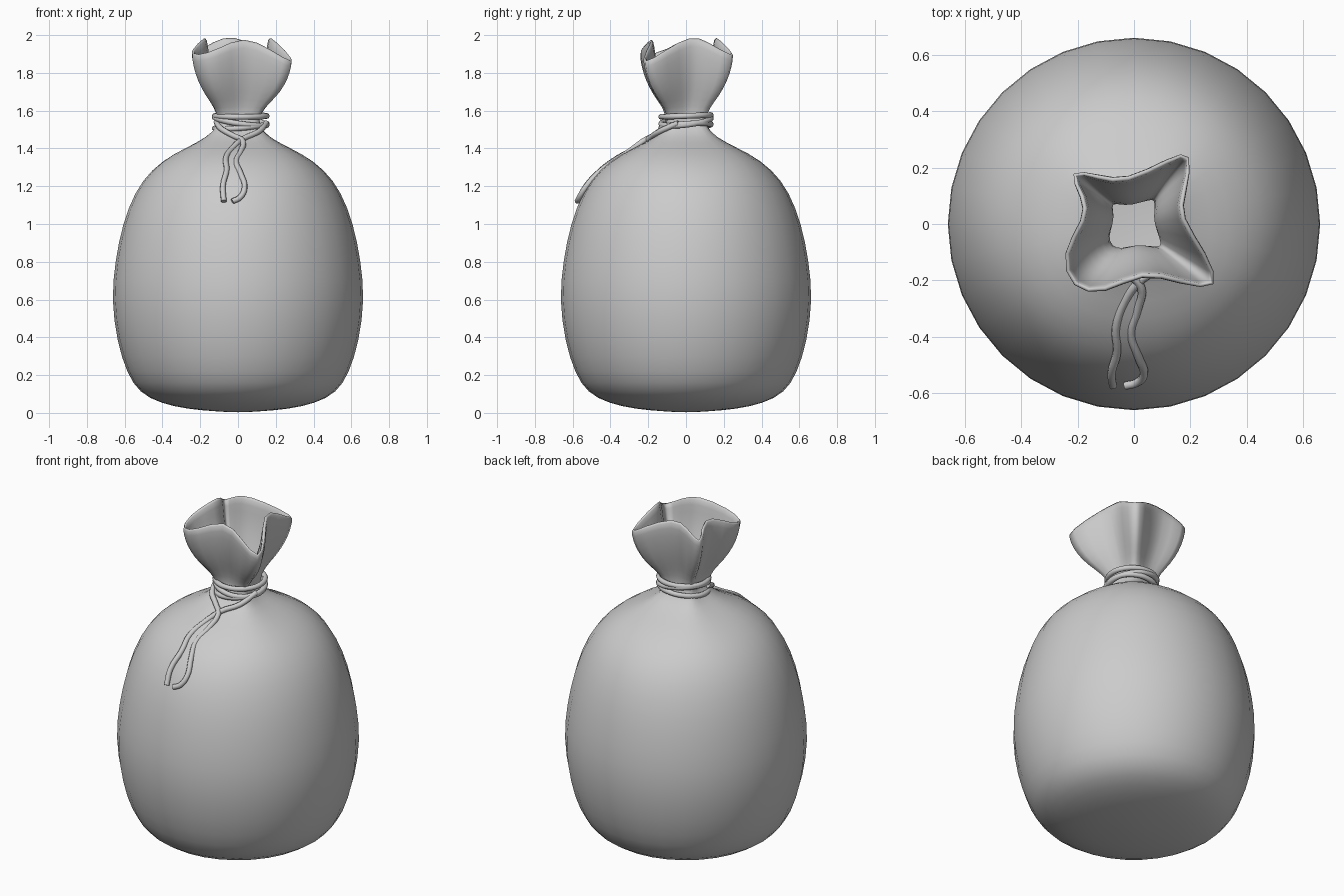
import bpy, bmesh, math
from mathutils import Vector

if "Cube" in bpy.data.objects:
    bpy.data.objects.remove(bpy.data.objects["Cube"])

# Gathered mouth outline (x, y), 16 points counter-clockwise
MOUTH = [(.165, .03), (.185, .10), (.215, .27), (.12, .235), (-.03, .155), (-.12, .175),
         (-.245, .20), (-.185, .09), (-.175, .02), (-.265, -.10), (-.225, -.235),
         (-.10, -.255), (.03, -.17), (.16, -.215), (.315, -.24), (.26, -.10)]
# Profile: height, radius, how strongly the ring follows the mouth outline
RINGS = [(.008, .12, 0), (.02, .27, 0), (.05, .41, 0), (.105, .525, 0), (.21, .592, 0),
         (.38, .645, 0), (.60, .674, 0), (.80, .655, 0), (1.0, .615, 0), (1.17, .55, 0),
         (1.29, .465, .04), (1.375, .35, .12), (1.43, .23, .25), (1.49, .135, .4),
         (1.55, .112, .5), (1.62, .135, .8), (1.71, .19, 1), (1.81, .232, 1),
         (1.91, .258, 1), (2.005, .268, 1)]


def make_sack():
    bm = bmesh.new()
    rows = []
    for z, r, w in RINGS:
        row = []
        for k, (mx, my) in enumerate(MOUTH):
            a = math.tau * k / 16
            round_pt = Vector((math.cos(a), math.sin(a))) * r * (1.02 if z < 1.5 else 1)
            p = round_pt.lerp(Vector((mx, my)) * r / .262, w)
            # outer corners of the mouth droop
            drop = max(0, math.hypot(mx, my) - .17) * .75 * max(0, (z - 1.6) / .4)
            row.append(bm.verts.new((p.x, p.y, z - drop)))
        rows.append(row)
    for lo, hi in zip(rows, rows[1:]):
        for k in range(16):
            j = (k + 1) % 16
            bm.faces.new((lo[k], lo[j], hi[j], hi[k]))
    # closed bottom
    c = bm.verts.new((0, 0, .002))
    for k in range(16):
        bm.faces.new((c, rows[0][(k + 1) % 16], rows[0][k]))
    me = bpy.data.meshes.new("sack")
    bm.to_mesh(me)
    bm.free()
    me.shade_smooth()
    ob = bpy.data.objects.new("sack", me)
    bpy.context.collection.objects.link(ob)
    s = ob.modifiers.new("cloth thickness", 'SOLIDIFY')
    s.thickness, s.offset = .026, -1
    ob.modifiers.new("smooth", 'SUBSURF').levels = 1
    ob.modifiers["smooth"].render_levels = 1


def cord(name, pts, closed=False):
    cu = bpy.data.curves.new(name, 'CURVE')
    cu.dimensions = '3D'
    cu.bevel_depth, cu.bevel_resolution, cu.use_fill_caps = .015, 2, True
    cu.resolution_u = 4
    sp = cu.splines.new('BEZIER')
    sp.bezier_points.add(len(pts) - 1)
    for b, p in zip(sp.bezier_points, pts):
        b.co = p
        b.handle_left_type = b.handle_right_type = 'AUTO'
    sp.use_cyclic_u = closed
    ob = bpy.data.objects.new(name, cu)
    bpy.context.collection.objects.link(ob)


make_sack()

# Cord wound around the neck: height, tilt in x, tilt in y
for i, (z, tx, ty) in enumerate([(1.572, 0, .005), (1.545, -.02, .015), (1.518, .012, .01)]):
    loop = []
    for k in range(12):
        a = math.tau * k / 12
        x, y = math.cos(a), math.sin(a)
        loop.append((.015 + .138 * x, .132 * y, z + tx * x + ty * y))
    cord(f"neck_cord_{i + 1}", loop, True)

# Two loose ends crossing at the front and hanging down the sack
cord("cord_end_left", [(.15, -.04, 1.535), (.11, -.14, 1.49), (.025, -.20, 1.45),
                       (-.03, -.27, 1.40), (-.065, -.37, 1.345), (-.06, -.45, 1.285),
                       (-.08, -.53, 1.20), (-.075, -.575, 1.12)])
cord("cord_end_right", [(-.115, -.04, 1.54), (-.09, -.12, 1.505), (-.03, -.17, 1.47),
                        (.025, -.225, 1.44), (.015, -.30, 1.385), (-.01, -.385, 1.33),
                        (.015, -.47, 1.265), (.035, -.535, 1.19), (.01, -.565, 1.14),
                        (-.03, -.575, 1.12)])
